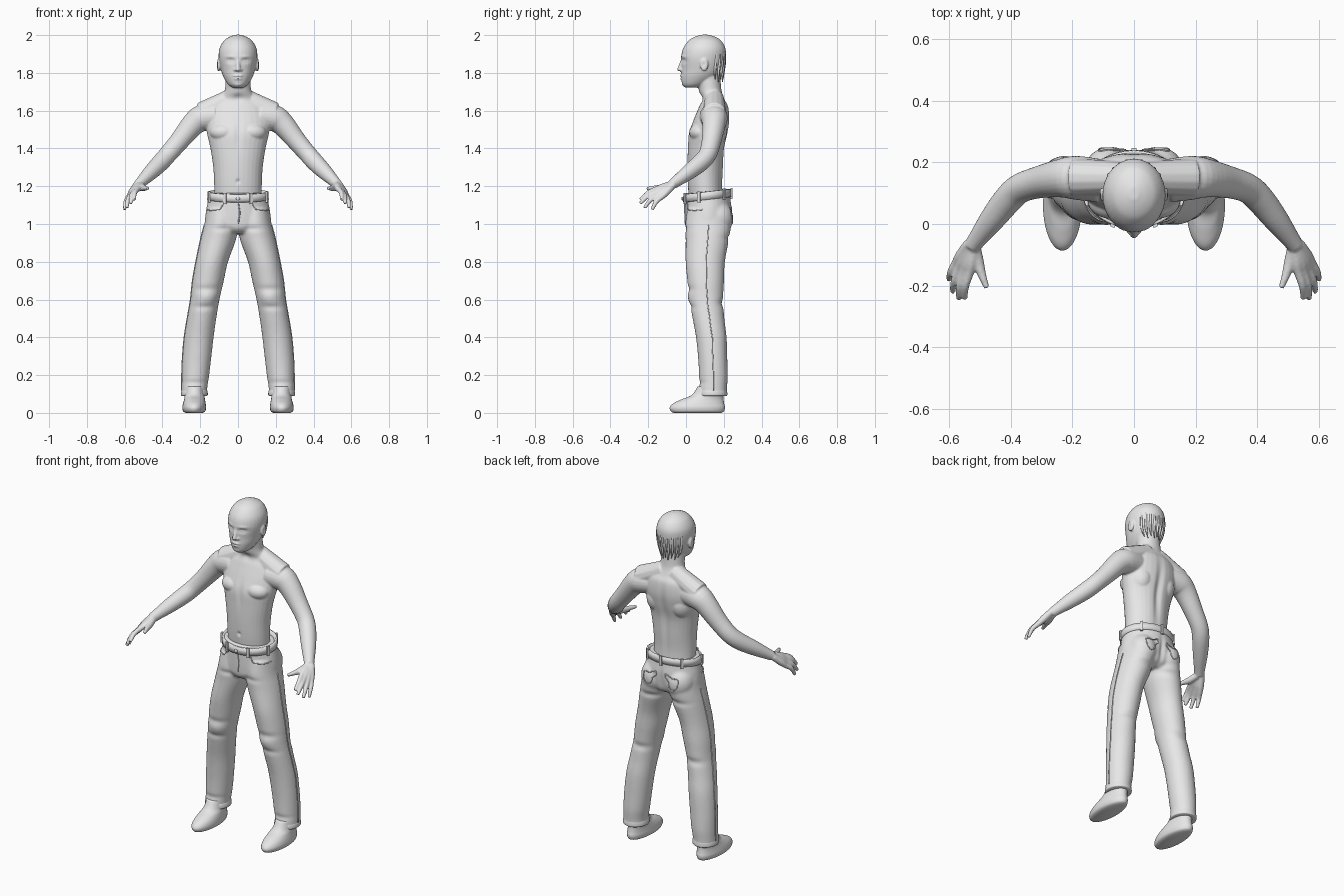
import bpy, bmesh, math
from mathutils import Vector, Matrix

grey = bpy.data.materials.new("light_grey")
grey.diffuse_color = (0.8, 0.8, 0.8, 1)


def spline(rows, n):
    """Smooth in-between rows through the given rows."""
    out = []
    for i in range(len(rows) - 1):
        a, b, c, d = (rows[max(0, min(len(rows) - 1, i + k))] for k in (-1, 0, 1, 2))
        for s in range(n):
            t = s / n
            out.append([0.5 * (2 * q + (r - p) * t + (2 * p - 5 * q + 4 * r - s_) * t * t
                               + (3 * q - p - 3 * r + s_) * t ** 3) for p, q, r, s_ in zip(a, b, c, d)])
    return out + [list(rows[-1])]


def loft(bm, rows, flat=True, sides=32, n=5):
    """Rows are x, y, z, half width, half depth; flat keeps rings level."""
    rows = spline(rows, n)
    rings = []
    for i, (x, y, z, ru, rv) in enumerate(rows):
        u, v = Vector((1, 0, 0)), Vector((0, 1, 0))
        if not flat:
            t = Vector(rows[min(i + 1, len(rows) - 1)][:3]) - Vector(rows[max(i - 1, 0)][:3])
            t.normalize()
            ref = Vector((0, 0, 1)) if abs(t.z) < 0.95 else Vector((0, 1, 0))
            u = ref.cross(t).normalized()
            v = t.cross(u)
        rings.append([bm.verts.new(Vector((x, y, z)) + u * ru * math.cos(a) + v * rv * math.sin(a))
                      for a in (2 * math.pi * k / sides for k in range(sides))])
    for a, b in zip(rings, rings[1:]):
        for k in range(sides):
            j = (k + 1) % sides
            bm.faces.new((a[k], a[j], b[j], b[k]))
    bm.faces.new(rings[0][::-1])
    bm.faces.new(rings[-1])


def tube(bm, pts, sides=14, n=4):
    loft(bm, [(*p, p[3]) for p in pts], False, sides, n)


def blob(bm, c, r):
    bmesh.ops.create_uvsphere(bm, u_segments=24, v_segments=16, radius=1,
                              matrix=Matrix.Translation(c) @ Matrix.Diagonal((*r, 1)))


def mx(p, s):
    return (p[0] * s, *p[1:])


def finish(bm, name, voxel=0, smooth=3, dents=()):
    bmesh.ops.recalc_face_normals(bm, faces=bm.faces)
    me = bpy.data.meshes.new(name)
    bm.to_mesh(me)
    bm.free()
    ob = bpy.data.objects.new(name, me)
    bpy.context.collection.objects.link(ob)
    if voxel:
        m = ob.modifiers.new("fuse", 'REMESH')
        m.mode, m.voxel_size = 'VOXEL', voxel
        m = ob.modifiers.new("soften", 'SMOOTH')
        m.factor, m.iterations = 0.5, smooth
        dg = bpy.context.evaluated_depsgraph_get()
        me = bpy.data.meshes.new_from_object(ob.evaluated_get(dg))
        ob.modifiers.clear()
        ob.data = me
        # Press soft hollows (or raise bumps) into the surface
        moves = []
        for v in me.vertices:
            d = 0
            for c, r, depth in dents:
                q = sum(((v.co[k] - c[k]) / r[k]) ** 2 for k in range(3))
                if q < 9:
                    d += depth * math.exp(-q)
            moves.append(v.co - v.normal * d)
        for v, co in zip(me.vertices, moves):
            v.co = co
    me.materials.clear()
    me.materials.append(grey)
    me.polygons.foreach_set("use_smooth", [True] * len(me.polygons))
    me.update()
    return ob


# Bare upper body, head, arms and hands fused into one skin
bm = bmesh.new()
loft(bm, [(0, .11, 1.10, .125, .09), (0, .102, 1.2, .126, .092), (0, .103, 1.3, .131, .096),
          (0, .107, 1.4, .146, .098), (0, .118, 1.48, .164, .104), (0, .135, 1.55, .172, .096),
          (0, .147, 1.62, .15, .078), (0, .145, 1.66, .105, .06), (0, .13, 1.70, .073, .06),
          (0, .122, 1.75, .066, .062), (0, .118, 1.80, .065, .065)])
# Skull and jaw
loft(bm, [(0, .035, 1.722, .03, .04), (0, .048, 1.74, .054, .068), (0, .073, 1.78, .078, .099),
          (0, .088, 1.82, .091, .112), (0, .092, 1.88, .102, .118), (0, .097, 1.93, .098, .112),
          (0, .1, 1.97, .075, .087), (0, .1, 1.99, .047, .056), (0, .1, 2.002, .015, .02)])
# Nose, lips and chin
tube(bm, [(0, -.016, 1.87, .011), (0, -.026, 1.845, .011), (0, -.034, 1.822, .012)])
blob(bm, (0, -.034, 1.818), (.013, .013, .010))
blob(bm, (0, -.022, 1.784), (.026, .011, .007))
blob(bm, (0, -.020, 1.770), (.023, .011, .007))
blob(bm, (0, -.006, 1.742), (.026, .016, .014))
for s in (-1, 1):
    blob(bm, (s * .014, -.024, 1.816), (.010, .010, .008))            # nostril
    blob(bm, (s * .103, .096, 1.842), (.010, .022, .034))             # ear
    blob(bm, (s * .078, .135, 1.49), (.07, .082, .09))                # shoulder blade
    blob(bm, (s * .075, .075, 1.485), (.075, .058, .05))              # chest muscle
    tube(bm, [mx(p, s) for p in ((.03, .15, 1.67, .05), (.11, .15, 1.625, .058),
                                 (.19, .15, 1.585, .062))])           # shoulder slope
    tube(bm, [mx(p, s) for p in (
        (.11, .14, 1.57, .07), (.19, .15, 1.56, .071), (.24, .148, 1.525, .062),
        (.31, .135, 1.44, .052), (.37, .115, 1.37, .048), (.41, .078, 1.325, .047),
        (.46, .015, 1.275, .041), (.505, -.045, 1.23, .031), (.525, -.072, 1.21, .027))], 24)
    # Palm and four fingers
    for root, knuckle, tip in (
            ((.516, -.075), (.533, -.155, 1.184), (.549, -.242, 1.128)),
            ((.522, -.073), (.550, -.156, 1.170), (.568, -.243, 1.108)),
            ((.529, -.070), (.565, -.145, 1.156), (.588, -.220, 1.085)),
            ((.535, -.066), (.576, -.126, 1.146), (.600, -.180, 1.076))):
        k, t = Vector(knuckle), Vector(tip)
        mid = k.lerp(t, .5) + Vector((.006, -.004, .008))
        tube(bm, [mx(p, s) for p in ((*root, 1.21, .019), (*k.lerp(Vector((*root, 1.21)), .4), .020),
                                     (*k, .0155), (*mid, .0125), (*t, .009))])
    tube(bm, [mx(p, s) for p in ((.517, -.075, 1.205, .02), (.505, -.125, 1.192, .019),
                                 (.492, -.168, 1.19, .0135), (.477, -.207, 1.188, .009))])  # thumb
dents = [((0, .23, 1.40), (.022, .08, .17), .014), ((0, .0, 1.47), (.016, .06, .07), .006),
         ((0, .0, 1.225), (.009, .05, .011), .009), ((0, .06, 1.665), (.022, .04, .018), .008),
         ((0, -.03, 1.777), (.02, .03, .004), .004)]
for s in (-1, 1):
    dents += [((s * .038, -.01, 1.864), (.021, .05, .012), .010),     # eye socket
              ((s * .038, -.01, 1.862), (.013, .05, .006), -.005),    # eyelid
              ((s * .04, -.01, 1.886), (.026, .05, .008), -.003),     # brow
              ((s * .112, .092, 1.845), (.02, .010, .016), .006),     # ear hollow
              ((s * .08, .02, 1.655), (.06, .04, .010), -.006)]       # collar bone
finish(bm, "upper_body", .005, 3, dents)

# Loose trousers with both legs fused
bm = bmesh.new()
loft(bm, [(0, .113, 1.165, .152, .120), (0, .115, 1.13, .157, .122), (0, .118, 1.08, .168, .125),
          (0, .116, 1.02, .175, .122), (0, .112, .975, .165, .112), (0, .11, .95, .10, .08)])
for s in (-1, 1):
    blob(bm, (s * .082, .165, 1.03), (.082, .085, .095))              # seat
    loft(bm, [mx(p, s) for p in (
        (.085, .115, 1.08, .08, .108), (.090, .117, 1.0, .088, .121), (.104, .113, .92, .094, .115),
        (.138, .102, .80, .085, .104), (.158, .104, .70, .083, .097), (.175, .107, .60, .077, .090),
        (.192, .119, .50, .077, .084), (.207, .134, .40, .078, .081), (.219, .142, .28, .076, .077),
        (.226, .145, .19, .072, .076), (.231, .143, .13, .068, .074), (.231, .142, .095, .069, .075))])
dents = []
for s in (-1, 1):
    # Creases at the knees, hips and cuffs
    dents += [((s * .17, .02, .655), (.06, .05, .018), .006), ((s * .18, .02, .56), (.06, .05, .016), .006),
              ((s * .16, .02, .61), (.05, .05, .03), -.006), ((s * .18, .2, .58), (.06, .05, .02), .008),
              ((s * .08, 0, .975), (.05, .05, .014), .006), ((s * .09, .21, .925), (.06, .06, .016), .008),
              ((s * .23, .07, .16), (.06, .05, .014), .005)]
dents.append(((0, .25, 1.03), (.014, .06, .08), .010))
trousers = finish(bm, "trousers", .008, 4, dents)


def cling(x, y, z, off=0.0):
    """Nearest point on the cloth, lifted by off."""
    ok, p, nrm, _ = trousers.closest_point_on_mesh(Vector((x, y, z)))
    return p + nrm * off, nrm


# Waistband, higher at the back
bm = bmesh.new()
rows = []
for rx, ry, z in ((.152, .119, 1.128), (.163, .128, 1.130), (.161, .126, 1.170), (.152, .118, 1.172), (.14, .106, 1.15)):
    rows.append([bm.verts.new((rx * math.cos(a), .112 + ry * math.sin(a), z + .014 * math.sin(a)))
                 for a in (2 * math.pi * k / 64 for k in range(64))])
for a, b in zip(rows, rows[1:] + rows[:1]):
    for k in range(64):
        j = (k + 1) % 64
        bm.faces.new((a[k], a[j], b[j], b[k]))
finish(bm, "waistband")

# Belt loops and waist button
bm = bmesh.new()
for deg in (-65, -115, -20, 200, 45, 90, 135):
    a = math.radians(deg)
    c = Vector((.164 * math.cos(a), .112 + .129 * math.sin(a), 1.148 + .014 * math.sin(a)))
    bmesh.ops.create_cube(bm, size=1, matrix=Matrix.Translation(c) @ Matrix.Rotation(a, 4, 'Z')
                          @ Matrix.Diagonal((.010, .016, .058, 1)))
blob(bm, (0, -.019, 1.134), (.010, .006, .010))
loops = finish(bm, "belt_loops")
loops.data.polygons.foreach_set("use_smooth", [False] * len(loops.data.polygons))

# Pocket edges, fly and side seams following the cloth
bm = bmesh.new()
seams = [[(0, -.05, 1.12), (.012, -.05, 1.06), (.002, -.05, 1.0)]]
for s in (-1, 1):
    seams += [[(s * .085, -.03, 1.125), (s * .105, -.02, 1.09), (s * .15, .03, 1.075), (s * .19, .08, 1.08)],
              [(s * .035, .3, 1.09), (s * .04, .3, 1.02), (s * .08, .3, .99), (s * .12, .28, 1.02),
               (s * .125, .28, 1.09), (s * .035, .3, 1.09)],
              [(s * .2, .12, 1.0), (s * .25, .11, .8), (s * .28, .115, .6), (s * .32, .14, .4), (s * .33, .145, .12)]]
for path in seams:
    tube(bm, [(*cling(*p, .0005)[0], .003) for p in spline(path, 5)], 6, 2)
finish(bm, "trouser_seams")

# Turned cuffs
bm = bmesh.new()
for s in (-1, 1):
    loft(bm, [(s * .231, .142, .090, .066, .073), (s * .231, .142, .095, .071, .077),
              (s * .231, .142, .112, .070, .076), (s * .231, .143, .125, .066, .072)], n=3)
finish(bm, "cuffs")

# Rounded shoes
for s, side in ((-1, "left"), (1, "right")):
    bm = bmesh.new()
    loft(bm, [mx(p, s) for p in (
        (.232, .060, 0, .045, .125), (.232, .060, .008, .058, .140), (.232, .060, .028, .063, .146),
        (.231, .067, .05, .060, .135), (.230, .088, .072, .055, .111), (.230, .115, .095, .052, .084),
        (.230, .130, .14, .050, .068))], sides=40)
    finish(bm, side + "_shoe")

# Hair strands lying along the skull down to the nape
bm = bmesh.new()
for k in range(-4, 5):
    a = k * .24
    sx, cy = math.sin(a), math.cos(a)
    tube(bm, [(.045 * sx, .10 + .050 * cy, 1.984, .004), (.085 * sx, .1 + .092 * cy, 1.945, .006),
              (.099 * sx, .095 + .112 * cy, 1.88, .006), (.09 * sx, .092 + .107 * cy, 1.815, .007),
              (.068 * sx, .10 + .096 * cy, 1.765 - .012 * (k % 2), .002)], 8)
finish(bm, "hair_strands")
